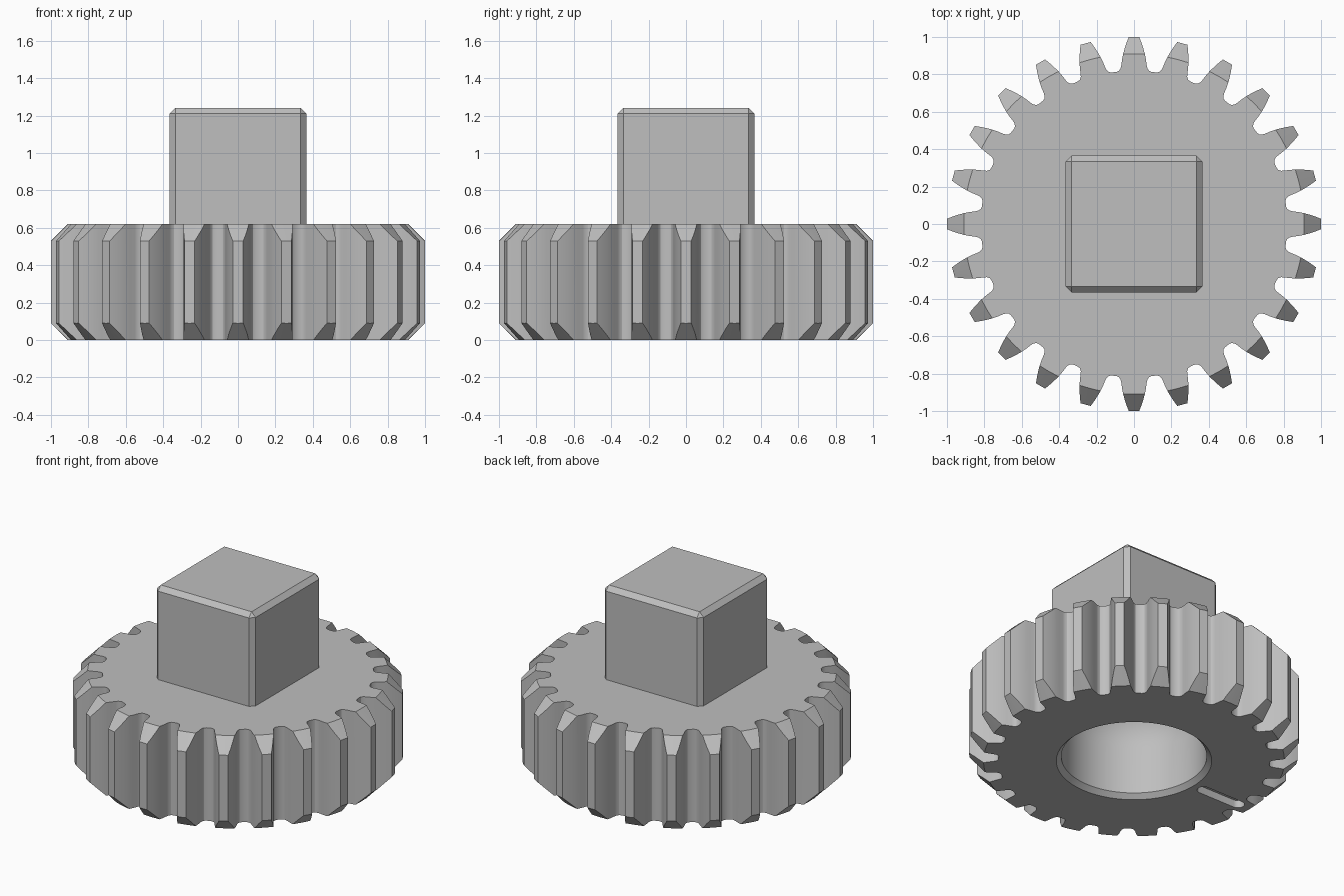
import bpy, bmesh
from math import sin, cos, pi, radians

cube = bpy.data.objects.get("Cube")
if cube:
    bpy.data.objects.remove(cube, do_unlink=True)

TEETH = 24
HEIGHT = 0.62

steel = bpy.data.materials.new("plain grey")
steel.use_nodes = True
GREY = (0.52, 0.52, 0.52, 1)
steel.diffuse_color = GREY
steel.node_tree.nodes["Principled BSDF"].inputs["Base Color"].default_value = GREY


def add_object(name, bm):
    bmesh.ops.recalc_face_normals(bm, faces=bm.faces)
    mesh = bpy.data.meshes.new(name)
    bm.to_mesh(mesh)
    bm.free()
    mesh.materials.append(steel)
    obj = bpy.data.objects.new(name, mesh)
    bpy.context.collection.objects.link(obj)
    return obj


def extrude(name, outline, z0, z1):
    bm = bmesh.new()
    face = bm.faces.new([bm.verts.new((x, y, z0)) for x, y in outline])
    side = bmesh.ops.extrude_face_region(bm, geom=[face])["geom"]
    top = [v for v in side if isinstance(v, bmesh.types.BMVert)]
    bmesh.ops.translate(bm, verts=top, vec=(0, 0, z1 - z0))
    return add_object(name, bm)


def lathe(name, profile, segments=96):
    bm = bmesh.new()
    verts = [bm.verts.new((r, 0, z)) for r, z in profile]
    edges = [bm.edges.new(pair) for pair in zip(verts, verts[1:])]
    bmesh.ops.spin(bm, geom=verts + edges, cent=(0, 0, 0), axis=(0, 0, 1),
                   angle=2 * pi, steps=segments, use_duplicate=False)
    bmesh.ops.remove_doubles(bm, verts=bm.verts, dist=0.0001)
    return add_object(name, bm)


def boolean(obj, cutter, operation):
    mod = obj.modifiers.new("cut", "BOOLEAN")
    mod.operation = operation
    mod.solver = "EXACT"
    mod.object = cutter
    bpy.context.view_layer.objects.active = obj
    bpy.ops.object.modifier_apply(modifier=mod.name)


# Tooth flank from tip to root: (radius, angle from tooth centre)
flank = [(1.0, 0.028), (0.97, 0.041), (0.94, 0.053), (0.91, 0.064), (0.88, 0.073),
         (0.85, 0.080), (0.835, 0.086), (0.824, 0.097), (0.819, 0.113)]
tooth = [(r, -a) for r, a in reversed(flank)] + flank
outline = []
for i in range(TEETH):
    centre = 2 * pi * i / TEETH
    outline += [(r * cos(centre + a), r * sin(centre + a)) for r, a in tooth]
gear = extrude("gear", outline, 0, HEIGHT)

# Double cone that bevels the tooth ends
envelope = lathe("bevel_envelope", [(0, -0.02), (0.89, -0.02), (1.05, 0.14), (1.05, 0.48),
                                    (0.89, 0.64), (0, 0.64)])
boolean(gear, envelope, "INTERSECT")

# Square drive block with bevelled top and corners
HALF, BEVEL = 0.365, 0.03
bm = bmesh.new()
bmesh.ops.create_cube(bm, size=1)
for v in bm.verts:
    v.co.x *= 2 * HALF
    v.co.y *= 2 * HALF
    v.co.z = 1.24 if v.co.z > 0 else HEIGHT
edges = [e for e in bm.edges if any(v.co.z > 1 for v in e.verts)]
bmesh.ops.bevel(bm, geom=edges, offset=BEVEL, segments=1, affect="EDGES")
block = add_object("drive_block", bm)

# Domed bore with a chamfered mouth
BORE, WALL, DOME = 0.44, 0.34, 0.36
dome = [(BORE * cos(t * pi / 24), WALL + DOME * sin(t * pi / 24)) for t in range(12)]
bore = lathe("bore_cutter", [(0, -0.03), (0.50, -0.03), (BORE, 0.03)] + dome
             + [(0, WALL + DOME)])
boolean(gear, bore, "DIFFERENCE")
boolean(block, bore, "DIFFERENCE")

# Shallow round-ended slot in the underside
R = 0.04
slot_outline = [(cx + R * cos(start + i * pi / 12), R * sin(start + i * pi / 12))
                for cx, start in ((-0.55, -pi / 2), (-0.82, pi / 2)) for i in range(13)]
slot = extrude("slot_cutter", slot_outline, -0.05, 0.05)
boolean(gear, slot, "DIFFERENCE")

for helper in (envelope, bore, slot):
    bpy.data.objects.remove(helper, do_unlink=True)

# Smooth the curved surfaces, keep the edges crisp
bpy.ops.object.select_all(action="DESELECT")
for obj in (gear, block):
    obj.select_set(True)
bpy.context.view_layer.objects.active = gear
bpy.ops.object.shade_smooth_by_angle(angle=radians(25))
